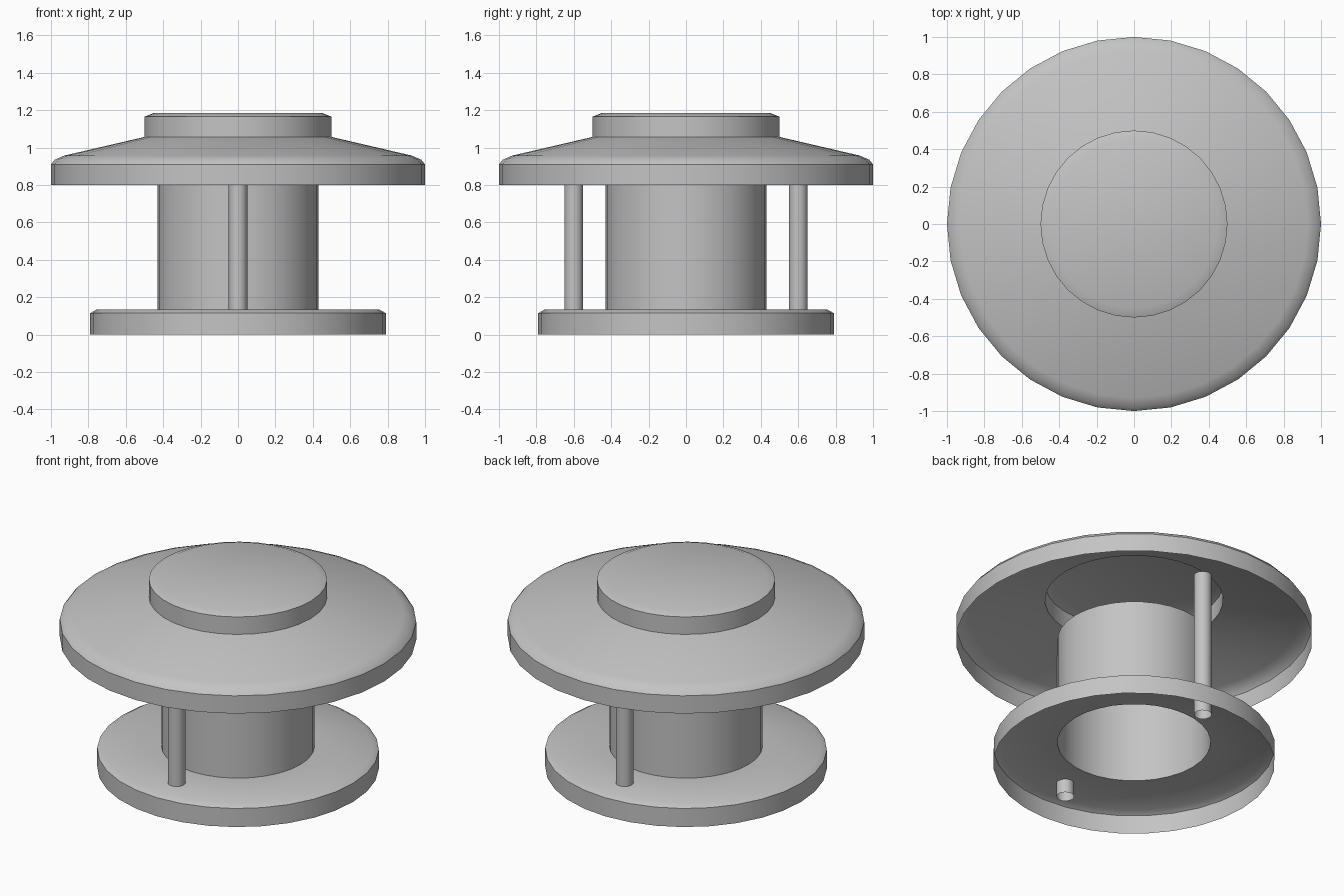
import bpy
import bmesh
from math import cos, sin, tau, radians

if "Cube" in bpy.data.objects:
    bpy.data.objects.remove(bpy.data.objects["Cube"], do_unlink=True)

grey = bpy.data.materials.new("plain grey")
grey.use_nodes = True
GREY = (0.55, 0.55, 0.55, 1)
grey.diffuse_color = GREY
grey.node_tree.nodes["Principled BSDF"].inputs["Base Color"].default_value = GREY


def lathe(name, profile, sides=32, at=(0, 0), close_top=False):
    """Turn a profile of (radius, height) points, listed upward, into an open shell."""
    bm = bmesh.new()
    rings = []
    for r, z in profile:
        rings.append([bm.verts.new((r * cos(tau * i / sides), r * sin(tau * i / sides), z))
                      for i in range(sides)])
    for low, high in zip(rings, rings[1:]):
        for i in range(sides):
            j = (i + 1) % sides
            bm.faces.new((low[i], low[j], high[j], high[i]))
    if close_top:
        bm.faces.new(rings[-1])
    mesh = bpy.data.meshes.new(name)
    bm.to_mesh(mesh)
    bm.free()
    mesh.materials.append(grey)
    obj = bpy.data.objects.new(name, mesh)
    obj.location = (at[0], at[1], 0)
    bpy.context.collection.objects.link(obj)
    bpy.ops.object.select_all(action="DESELECT")
    obj.select_set(True)
    bpy.context.view_layer.objects.active = obj
    bpy.ops.object.shade_smooth_by_angle(angle=radians(30))
    return obj


# Base flange: open underneath, with a hole for the tube
lathe("base_flange", [(0.79, 0), (0.79, 0.115), (0.755, 0.135), (0.43, 0.135)])

# Central tube, open at both ends
lathe("central_tube", [(0.43, 0.135), (0.43, 0.8)])

# Hollow cap with a sloping roof and a raised crown
lathe("cap", [(1.0, 0.8), (1.0, 0.91), (0.98, 0.935), (0.93, 0.957), (0.5, 1.057),
              (0.5, 1.165), (0.45, 1.185)], close_top=True)

# Support rods at front and back
for name, y in (("front_rod", -0.6), ("back_rod", 0.6)):
    lathe(name, [(0.05, 0.05), (0.05, 0.95)], sides=16, at=(0, y))
